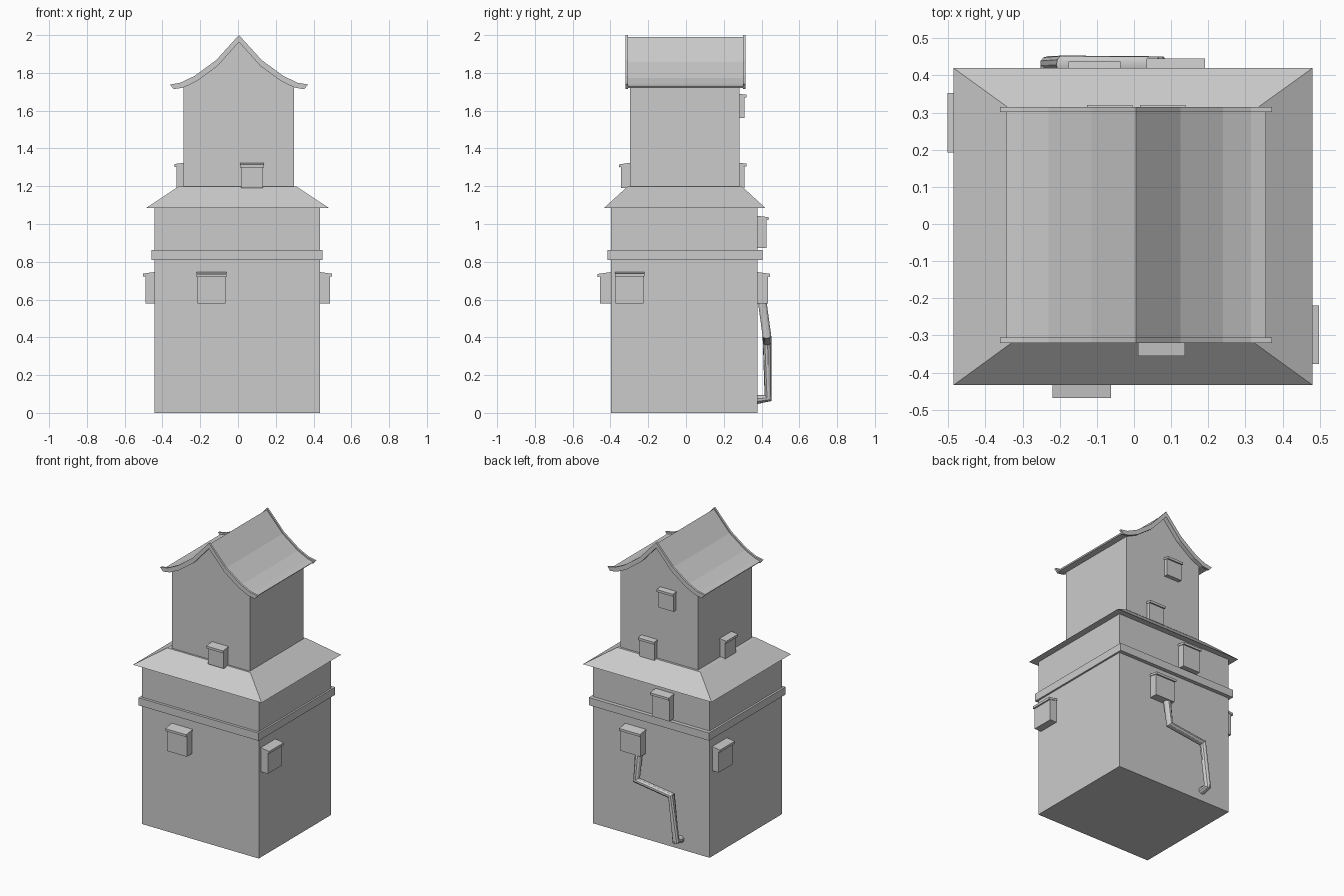
import bpy, bmesh
from mathutils import Vector

cube = bpy.data.objects.get("Cube")
if cube:
    bpy.data.objects.remove(cube, do_unlink=True)

# Single plain material
grey = bpy.data.materials.new("plain grey")
grey.use_nodes = True
GREY = (0.6, 0.6, 0.6, 1)
grey.diffuse_color = GREY
grey.node_tree.nodes["Principled BSDF"].inputs["Base Color"].default_value = GREY


def finish(name, bm):
    bmesh.ops.recalc_face_normals(bm, faces=bm.faces)
    mesh = bpy.data.meshes.new(name)
    bm.to_mesh(mesh)
    bm.free()
    mesh.materials.append(grey)
    obj = bpy.data.objects.new(name, mesh)
    bpy.context.collection.objects.link(obj)
    return obj


def prism(name, points, direction):
    """Extrude a flat outline along a direction."""
    bm = bmesh.new()
    face = bm.faces.new([bm.verts.new(p) for p in points])
    out = bmesh.ops.extrude_face_region(bm, geom=[face])
    verts = [v for v in out["geom"] if isinstance(v, bmesh.types.BMVert)]
    bmesh.ops.translate(bm, verts=verts, vec=direction)
    return finish(name, bm)


def block(name, low, high, top=None):
    """Box, or frustum when a top rectangle (x0, x1, y0, y1) is given."""
    bm = bmesh.new()
    bmesh.ops.create_cube(bm, size=1)
    x0, x1, y0, y1 = top or (low[0], high[0], low[1], high[1])
    for v in bm.verts:
        if v.co.z > 0:
            v.co = (x1 if v.co.x > 0 else x0, y1 if v.co.y > 0 else y0, high[2])
        else:
            v.co = (high[0] if v.co.x > 0 else low[0],
                    high[1] if v.co.y > 0 else low[1], low[2])
    return finish(name, bm)


# Lower storey, band and skirt roof
block("lower_body", (-0.443, -0.398, 0), (0.435, 0.379, 1.09))
block("band", (-0.457, -0.416, 0.81), (0.447, 0.405, 0.862))
block("skirt_roof", (-0.486, -0.434, 1.085), (0.481, 0.42, 1.198),
      (-0.316, 0.31, -0.31, 0.297))

# Curved gable roof: half profile of (distance from ridge, height)
CENTRE = 0.005
upper = [(0, 2.0), (0.12, 1.868), (0.235, 1.784), (0.31, 1.748), (0.366, 1.738)]
lower = [(0, 1.963), (0.115, 1.835), (0.225, 1.755), (0.295, 1.722), (0.345, 1.714)]


def roof_layer(name, top, bottom, y0, y1):
    outline = [(-x, z) for x, z in reversed(top)] + top[1:]
    outline += list(reversed(bottom)) + [(-x, z) for x, z in bottom[1:]]
    prism(name, [(CENTRE + x, y0, z) for x, z in outline], (0, y1 - y0, 0))


panel_top = [(min(x, 0.35), z - 0.01) for x, z in upper]
panel_bottom = [(x, z + 0.006) for x, z in lower]
roof_layer("roof_panel", panel_top, panel_bottom, -0.31, 0.305)
roof_layer("front_roof_trim", upper, lower, -0.32, -0.306)
roof_layer("back_roof_trim", upper, lower, 0.301, 0.315)

# Upper tower with gable ends following the roof
gable = [(-0.288, 1.195), (0.297, 1.195), (0.297, 1.735)]
gable += [(CENTRE + s * x, z + 0.01) for s, i in ((1, 2), (1, 1), (1, 0), (-1, 1), (-1, 2))
          for x, z in [lower[i]]]
gable.append((-0.288, 1.735))
prism("upper_tower", [(x, -0.297, z) for x, z in gable], (0, 0.579, 0))


# Wall boxes with thin sloping lids
def wall_box(name, axis, sign, wall, span, z0, z1, depth):
    def point(across, out, z):
        out = wall + sign * out
        return (across, out, z) if axis == "y" else (out, across, z)

    a, b = span
    lip = 0.004
    slope = depth * 0.2
    side = [(-0.01, z0), (depth, z0), (depth, z1 - 0.014 - slope), (-0.01, z1 - 0.012)]
    lid = [(-0.01, z1 - 0.013), (depth + 0.012, z1 - 0.016 - slope),
           (depth + 0.012, z1 - slope), (-0.01, z1)]
    for part, outline, grow in (("", side, 0), ("_lid", lid, lip)):
        start = [point(a - grow, o, z) for o, z in outline]
        move = Vector(point(b + grow, 0, 0)) - Vector(point(a - grow, 0, 0))
        prism(name + part, start, move)


wall_box("front_lower_box", "y", -1, -0.398, (-0.215, -0.066), 0.58, 0.747, 0.058)
wall_box("left_lower_box", "x", 1, 0.435, (-0.373, -0.224), 0.58, 0.747, 0.051)
wall_box("right_lower_box", "x", -1, -0.443, (0.197, 0.348), 0.58, 0.747, 0.047)
wall_box("back_lower_box", "y", 1, 0.379, (0.038, 0.187), 0.58, 0.747, 0.055)
wall_box("back_middle_box", "y", 1, 0.379, (-0.172, -0.04), 0.872, 1.045, 0.046)
wall_box("front_tower_box", "y", -1, -0.297, (0.015, 0.133), 1.19, 1.325, 0.047)
wall_box("back_tower_box", "y", 1, 0.282, (0.02, 0.134), 1.19, 1.325, 0.027)
wall_box("right_tower_box", "x", -1, -0.288, (-0.075, 0.045), 1.19, 1.325, 0.037)
wall_box("back_gable_box", "y", 1, 0.282, (-0.122, -0.008), 1.56, 1.69, 0.027)

# Bent drain pipe on the back wall
path = [(0.072, 0.402, 0.6), (0.072, 0.428, 0.41), (-0.192, 0.43, 0.375),
        (-0.228, 0.434, 0.078), (-0.228, 0.37, 0.07)]
curve = bpy.data.curves.new("pipe_path", "CURVE")
curve.dimensions = "3D"
curve.bevel_depth = 0.024
curve.bevel_resolution = 3
curve.use_fill_caps = True
spline = curve.splines.new("POLY")
spline.points.add(len(path) - 1)
for p, co in zip(spline.points, path):
    p.co = (*co, 1)
curve.materials.append(grey)
pipe = bpy.data.objects.new("drain_pipe", curve)
bpy.context.collection.objects.link(pipe)
bpy.ops.object.select_all(action="DESELECT")
pipe.select_set(True)
bpy.context.view_layer.objects.active = pipe
bpy.ops.object.convert(target="MESH")
bpy.ops.object.shade_smooth_by_angle()
